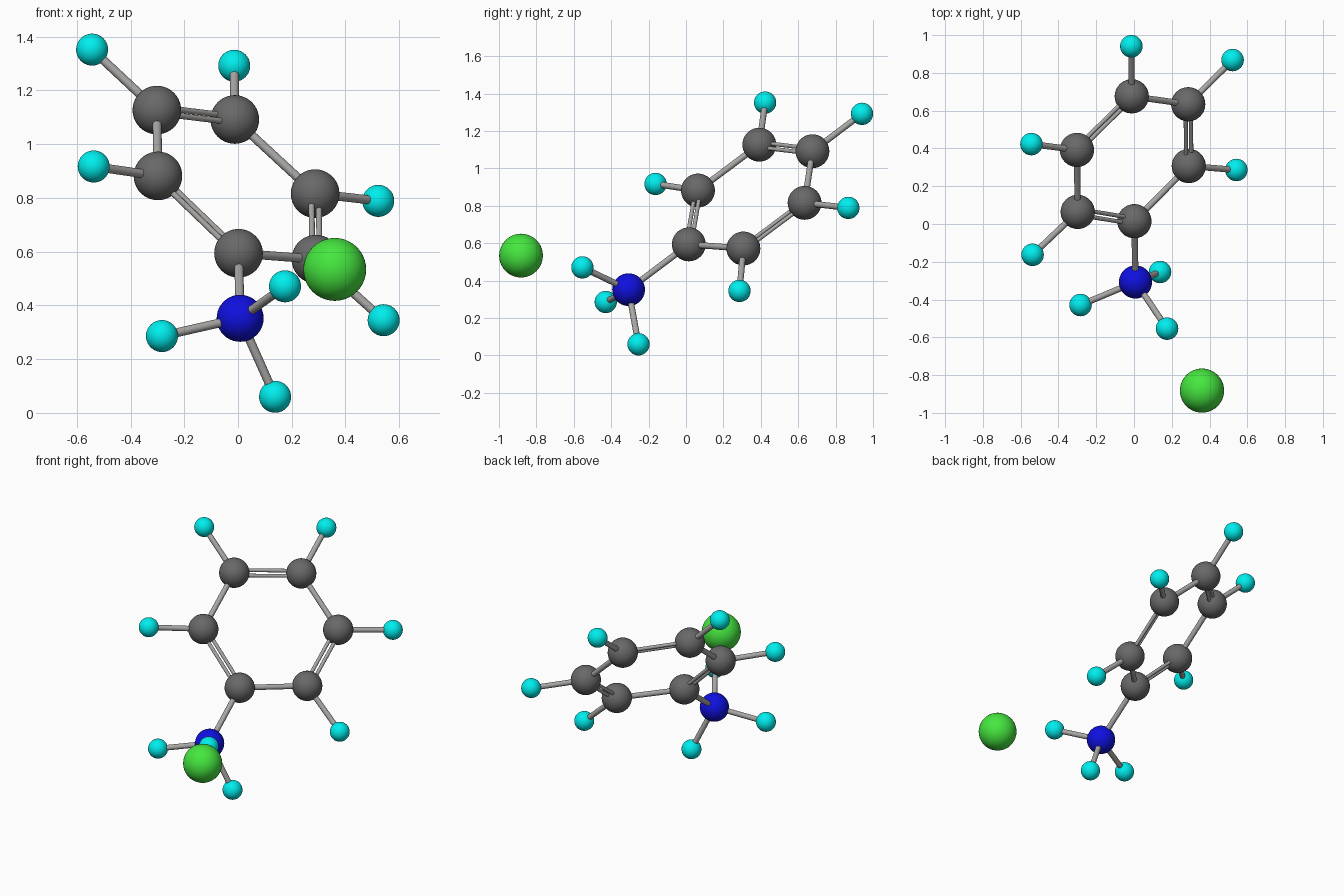
import bpy
from mathutils import Vector

if "Cube" in bpy.data.objects:
    bpy.data.objects.remove(bpy.data.objects["Cube"])


def material(name, rgb):
    m = bpy.data.materials.new(name)
    m.diffuse_color = (*rgb, 1)
    m.use_nodes = True
    m.node_tree.nodes["Principled BSDF"].inputs["Base Color"].default_value = m.diffuse_color
    return m


# element: (radius, material)
ELEMENTS = {
    "carbon": (0.0905, material("dark_grey", (0.14, 0.14, 0.14))),
    "nitrogen": (0.0875, material("blue", (0.005, 0.005, 0.75))),
    "hydrogen": (0.0595, material("cyan", (0.0, 0.85, 0.85))),
    "chlorine": (0.117, material("green", (0.06, 0.80, 0.05))),
}
BOND = material("light_grey", (0.4, 0.39, 0.38))

# atom centres
ring = [Vector(p) for p in (
    (0.002, 0.015, 0.594), (0.290, 0.307, 0.572), (0.287, 0.634, 0.816),
    (-0.012, 0.676, 1.092), (-0.302, 0.392, 1.127), (-0.298, 0.064, 0.882))]
ring_h = [Vector(p) for p in (
    (0.542, 0.286, 0.345), (0.522, 0.868, 0.789), (-0.014, 0.941, 1.292),
    (-0.543, 0.423, 1.352), (-0.537, -0.163, 0.917))]
amine = Vector((0.008, -0.307, 0.352))
amine_h = [Vector(p) for p in (
    (-0.283, -0.429, 0.286), (0.175, -0.554, 0.471), (0.138, -0.254, 0.060))]
chloride = Vector((0.360, -0.882, 0.534))


def finish(name, mat):
    ob = bpy.context.object
    ob.name = name
    ob.data.materials.append(mat)
    bpy.ops.object.shade_smooth_by_angle()


def atom(name, element, centre):
    radius, mat = ELEMENTS[element]
    bpy.ops.mesh.primitive_uv_sphere_add(
        segments=40, ring_count=20, radius=radius, location=centre)
    finish(name, mat)


def bond(name, a, b, radius=0.0165):
    d = b - a
    bpy.ops.mesh.primitive_cylinder_add(
        vertices=20, radius=radius, depth=d.length, location=(a + b) / 2,
        rotation=d.to_track_quat('Z', 'Y').to_euler())
    finish(name, BOND)


# carbon ring with alternating single and double bonds
normal = (ring[2] - ring[0]).cross(ring[4] - ring[0]).normalized()
for i, a in enumerate(ring):
    b = ring[(i + 1) % 6]
    atom(f"ring_carbon_{i + 1}", "carbon", a)
    if i % 2:
        side = normal.cross(b - a).normalized() * 0.0165
        for label, s in (("inner", side), ("outer", -side)):
            bond(f"double_bond_{label}_{i + 1}", a + s, b + s, 0.011)
    else:
        bond(f"single_bond_{i + 1}", a, b)

# ring hydrogens
for i, h in enumerate(ring_h, 1):
    atom(f"ring_hydrogen_{i}", "hydrogen", h)
    bond(f"ring_hydrogen_bond_{i}", ring[i], h)

# ammonium group
atom("nitrogen_atom", "nitrogen", amine)
bond("nitrogen_bond", ring[0], amine)
for i, h in enumerate(amine_h, 1):
    atom(f"ammonium_hydrogen_{i}", "hydrogen", h)
    bond(f"ammonium_bond_{i}", amine, h)

# separate chloride ion
atom("chloride_ion", "chlorine", chloride)
